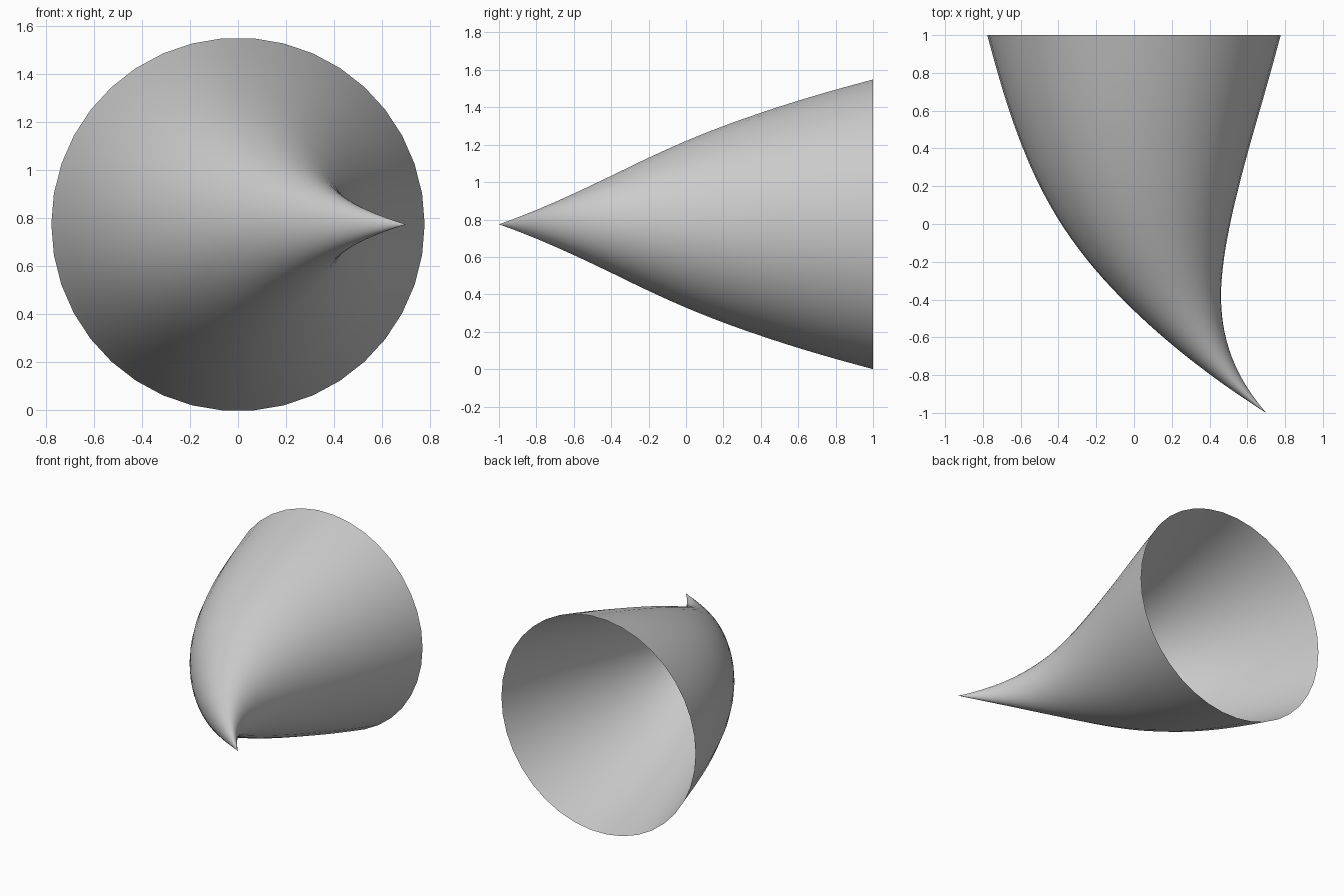
import bpy, bmesh, math

if "Cube" in bpy.data.objects:
    bpy.data.objects.remove(bpy.data.objects["Cube"])

SIDES, RINGS = 38, 40
MOUTH_R = 0.777
HEIGHT = MOUTH_R * math.cos(math.pi / SIDES)   # axis height so the rim rests on z = 0

# radius at equal steps of y from the tip (-1) to the mouth (+1)
RADII = [0, 0.077, 0.165, 0.26, 0.357, 0.447, 0.527, 0.598, 0.663, 0.722, MOUTH_R]


def radius(t):
    """Smooth (Catmull-Rom) interpolation of the radius profile."""
    p = [2 * RADII[0] - RADII[1] + 0.012] + RADII + [2 * RADII[-1] - RADII[-2]]
    f = t * (len(RADII) - 1)
    i = min(int(f), len(RADII) - 2)
    u = f - i
    a, b, c, d = p[i:i + 4]
    return 0.5 * (2 * b + (c - a) * u + (2 * a - 5 * b + 4 * c - d) * u ** 2
                  + (3 * b - a - 3 * c + d) * u ** 3)


def centre(t):
    """Sideways sweep of the horn axis towards the tip."""
    return 0.70 * (1 - t) ** 3.5


# open horn: circles stacked along y, closing to a point at the tip
bm = bmesh.new()
tip = bm.verts.new((0.70, -1, HEIGHT))
prev = None
for k in range(1, RINGS + 1):
    t = (k / RINGS) ** 1.2
    r, cx = radius(t), centre(t)
    ring = []
    for s in range(SIDES):
        a = 2 * math.pi * s / SIDES
        ring.append(bm.verts.new((cx + r * math.cos(a), 2 * t - 1, HEIGHT + r * math.sin(a))))
    for s in range(SIDES):
        n = (s + 1) % SIDES
        if prev:
            bm.faces.new((prev[s], prev[n], ring[n], ring[s]))
        else:
            bm.faces.new((tip, ring[n], ring[s]))
    prev = ring
bmesh.ops.recalc_face_normals(bm, faces=bm.faces)
for f in bm.faces:
    f.smooth = True

mesh = bpy.data.meshes.new("horn")
bm.to_mesh(mesh)
bm.free()
horn = bpy.data.objects.new("horn", mesh)
bpy.context.collection.objects.link(horn)
